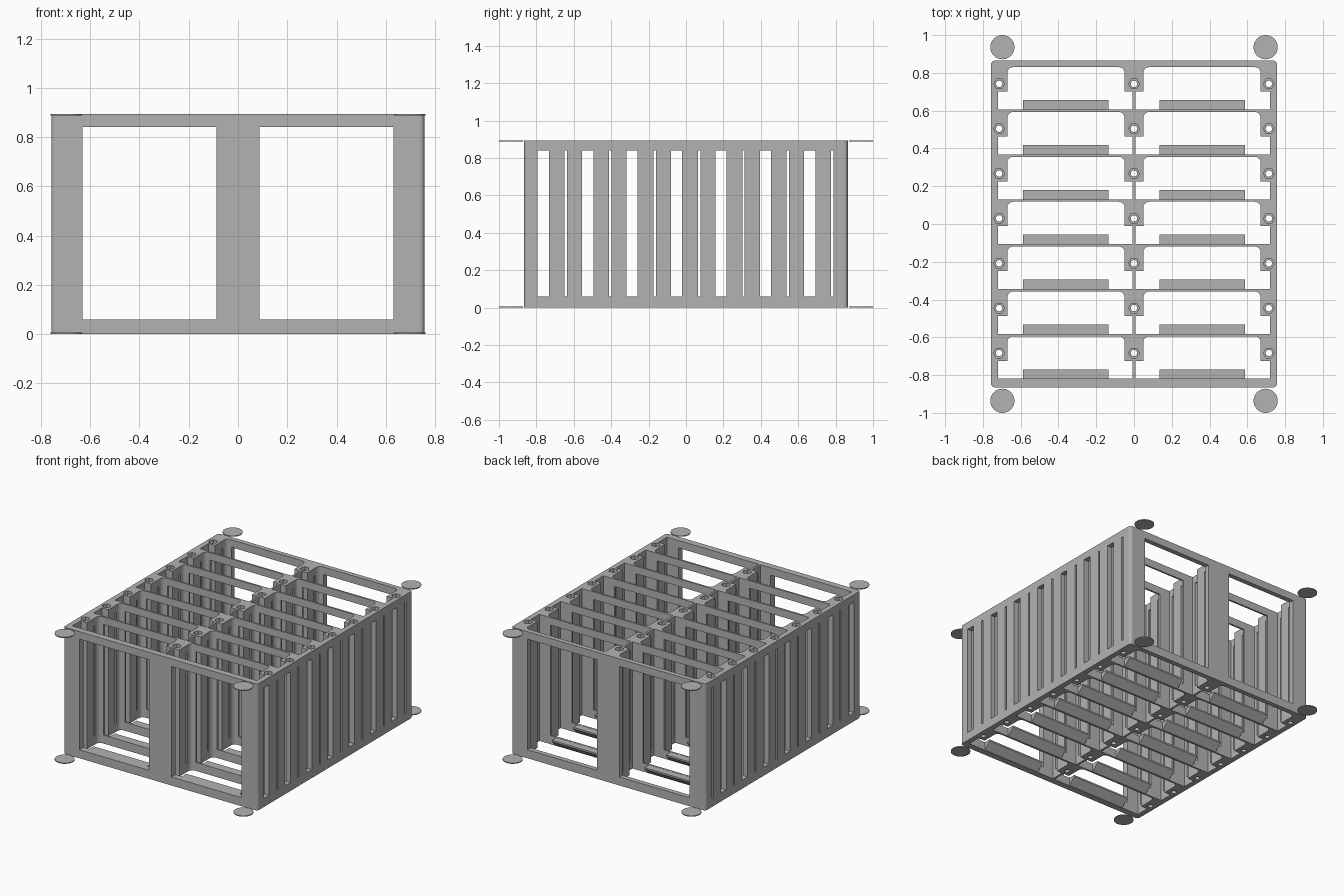
import bpy, math

HX, HY, H = 0.757, 0.865, 0.893      # outer half sizes and height
PITCH, ROWS, BASE = 0.2375, 7, -0.819
LOW, HIGH = 0.06, 0.84               # window sill and head
rows = [BASE + PITCH * i for i in range(ROWS)]

if "Cube" in bpy.data.objects:
    bpy.data.objects.remove(bpy.data.objects["Cube"])

grey = bpy.data.materials.new("plain_grey")
grey.use_nodes = True
colour = (0.45, 0.45, 0.45, 1)
grey.diffuse_color = colour
grey.node_tree.nodes["Principled BSDF"].inputs["Base Color"].default_value = colour


def prisms(name, items):
    """One mesh of prisms; each item is (outline, start, end, axis)."""
    verts, faces = [], []
    for outline, a, b, axis in items:
        n, s = len(outline), len(verts)
        for t in (a, b):
            verts += [(t, p, q) if axis == "x" else (p, q, t) for p, q in outline]
        faces.append([s + i for i in reversed(range(n))])
        faces.append([s + n + i for i in range(n)])
        for i in range(n):
            j = (i + 1) % n
            faces.append([s + i, s + j, s + n + j, s + n + i])
    mesh = bpy.data.meshes.new(name)
    mesh.from_pydata(verts, [], faces)
    mesh.materials.append(grey)
    obj = bpy.data.objects.new(name, mesh)
    bpy.context.collection.objects.link(obj)
    return obj


def rect(p0, p1, q0, q1):
    return [(p0, q0), (p1, q0), (p1, q1), (p0, q1)]


def arc(cx, cy, r, start, sweep, n):
    return [(cx + r * math.cos(math.radians(start + sweep * i / n)),
             cy + r * math.sin(math.radians(start + sweep * i / n))) for i in range(n + 1)]


def ring(cx, cy, r, n):
    return arc(cx, cy, r, 0, 360, n)[:-1]


def cell(b, side):
    """Compartment opening: wide at the front, narrow between the bosses."""
    step, top, r = b + 0.095, b + 0.2245, 0.03
    pts = [(0.007, b), (0.72, b), (0.72, step), (0.67, step)]
    pts += arc(0.67 - r, top - r, r, 0, 90, 5)
    pts += arc(0.05 + r, top - r, r, 90, 90, 5)
    pts += [(0.05, step), (0.007, step)]
    return pts if side > 0 else [(-x, y) for x, y in reversed(pts)]


def cut(target, cutter):
    cutter.hide_render = True
    mod = target.modifiers.new(cutter.name, "BOOLEAN")
    mod.operation, mod.solver, mod.object = "DIFFERENCE", "EXACT", cutter
    bpy.context.view_layer.objects.active = target
    bpy.ops.object.modifier_apply(modifier=mod.name)
    bpy.data.objects.remove(cutter)


# Rack body with rounded upright corners
r = 0.02
outline = []
for sx, sy, start in ((1, 1, 0), (-1, 1, 90), (-1, -1, 180), (1, -1, 270)):
    outline += arc(sx * (HX - r), sy * (HY - r), r, start, 90, 4)
rack = prisms("rack_frame", [(outline, 0, H, "z")])

# Compartments, screw holes and nut pockets
cut(rack, prisms("cell_cutter",
                 [(cell(b, s), -0.1, H + 0.1, "z") for b in rows for s in (-1, 1)]))
bosses = [(x, b + 0.136) for b in rows for x in (-0.714, 0, 0.714)]
cut(rack, prisms("hole_cutter", [(ring(x, y, 0.017, 16), -0.1, H + 0.1, "z") for x, y in bosses]))
cut(rack, prisms("nut_cutter", [(ring(x, y, 0.029, 6), H - 0.025, H + 0.1, "z") for x, y in bosses]))

# Windows running front to back
cut(rack, prisms("window_cutter",
                 [(rect(x0, x1, -1.1, 1.1), LOW, HIGH, "z")
                  for x0, x1 in ((-0.632, -0.087), (0.087, 0.632))]))

# Wide and narrow slots running side to side
cut(rack, prisms("slot_cutter",
                 [(rect(b + y0, b + y1, LOW, HIGH), -1, 1, "x")
                  for b in rows for y0, y1 in ((0.026, 0.086), (0.17, 0.183))]))

# Wedge ledges at the foot of each compartment
ledges = []
for b in rows:
    wedge = [(b - 0.005, 0.002), (b, 0.002), (b + 0.05, 0.048), (b + 0.05, LOW - 0.001),
             (b - 0.005, LOW - 0.001)]
    ledges += [(wedge, x0, x1, "x") for x0, x1 in ((-0.588, -0.135), (0.135, 0.588))]
prisms("support_ledges", ledges)

# Thin round corner tabs at top and bottom
for level, z in (("lower", 0), ("upper", H - 0.006)):
    prisms(level + "_corner_tabs",
           [(ring(sx * 0.697, sy * 0.936, 0.064, 40), z, z + 0.006, "z")
            for sx in (-1, 1) for sy in (-1, 1)])
